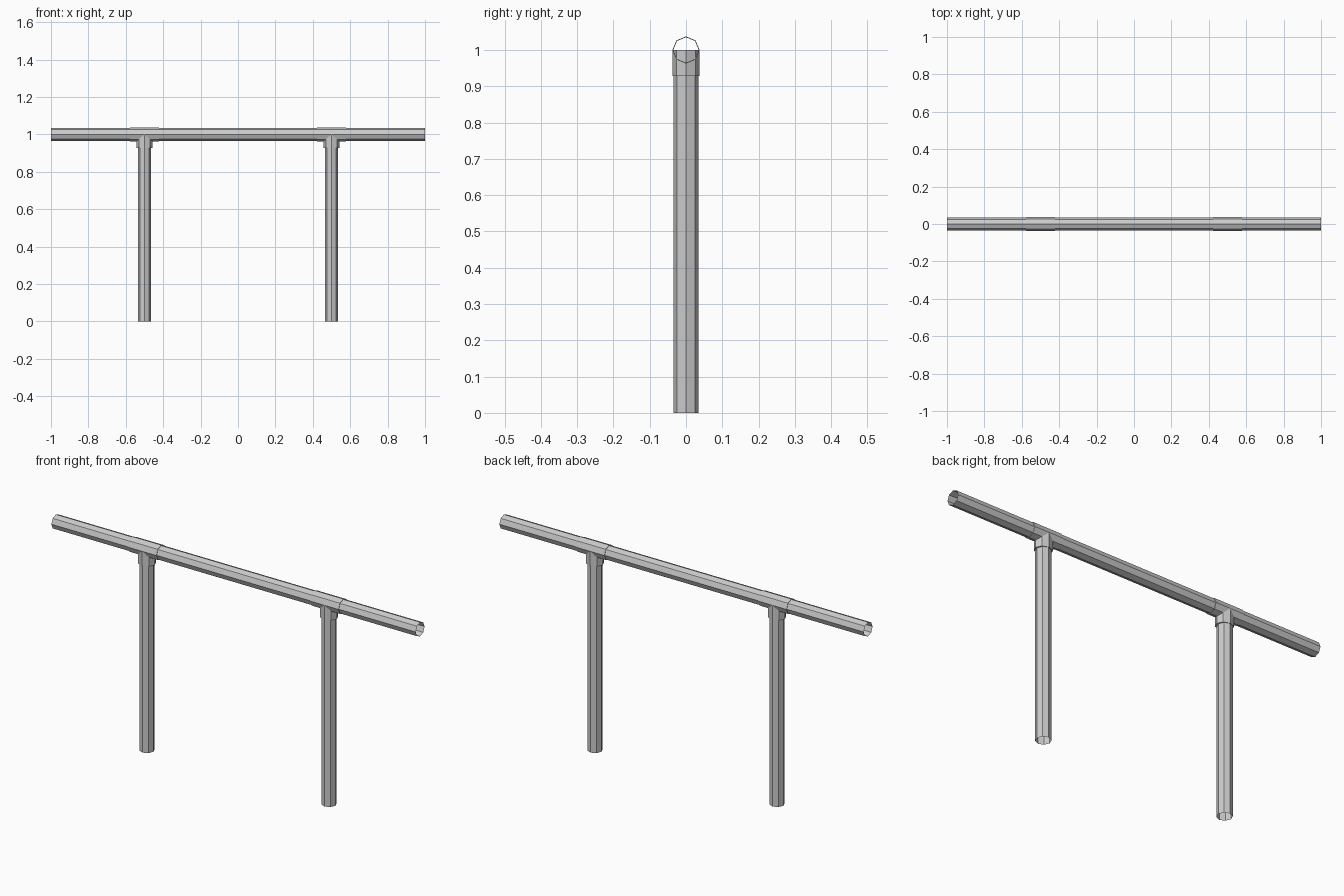
import bpy, bmesh, math
from mathutils import Matrix

cube = bpy.data.objects.get("Cube")
if cube:
    bpy.data.objects.remove(cube, do_unlink=True)

SIDES = 8
PIPE_R = 0.035
SLEEVE_R = 0.0375
RAIL_Z = 1.0

metal = bpy.data.materials.new("grey_metal")
metal.use_nodes = True
GREY = (0.6, 0.6, 0.6, 1)
metal.diffuse_color = GREY
metal.node_tree.nodes["Principled BSDF"].inputs["Base Color"].default_value = GREY


def tube(name, start, end, rx, ry, matrix, rims=()):
    """Open octagonal tube along local z, with optional thin rims closing onto the pipe."""
    bm = bmesh.new()

    def ring(z, a, b):
        steps = [2 * math.pi * i / SIDES for i in range(SIDES)]
        return [bm.verts.new((a * math.cos(t), b * math.sin(t), z)) for t in steps]

    rings = [ring(start, rx, ry), ring(end, rx, ry)]
    if "start" in rims:
        rings.insert(0, ring(start, PIPE_R, PIPE_R))
    if "end" in rims:
        rings.append(ring(end, PIPE_R, PIPE_R))
    for low, high in zip(rings, rings[1:]):
        for i in range(SIDES):
            j = (i + 1) % SIDES
            bm.faces.new((low[i], low[j], high[j], high[i]))
    bm.transform(matrix)
    mesh = bpy.data.meshes.new(name)
    bm.to_mesh(mesh)
    bm.free()
    mesh.materials.append(metal)
    obj = bpy.data.objects.new(name, mesh)
    bpy.context.collection.objects.link(obj)
    return obj


# Local z turned to run along x at rail height
along_x = Matrix.Translation((0, 0, RAIL_Z)) @ Matrix.Rotation(math.pi / 2, 4, 'Y')

# Horizontal rail
tube("rail", -1, 1, PIPE_R, PIPE_R, along_x)

# Posts, each with a tee fitting: a sleeve on the rail and a collar on the post
for side, x in (("right", -0.5), ("left", 0.5)):
    at_post = Matrix.Translation((x, 0, 0))
    tube(side + "_post", 0, RAIL_Z, PIPE_R, PIPE_R, at_post)
    tube(side + "_tee_sleeve", -0.078, 0.078, SLEEVE_R, SLEEVE_R,
         at_post @ along_x, ("start", "end"))
    tube(side + "_tee_collar", 0.928, RAIL_Z, 0.043, SLEEVE_R, at_post, ("start",))
